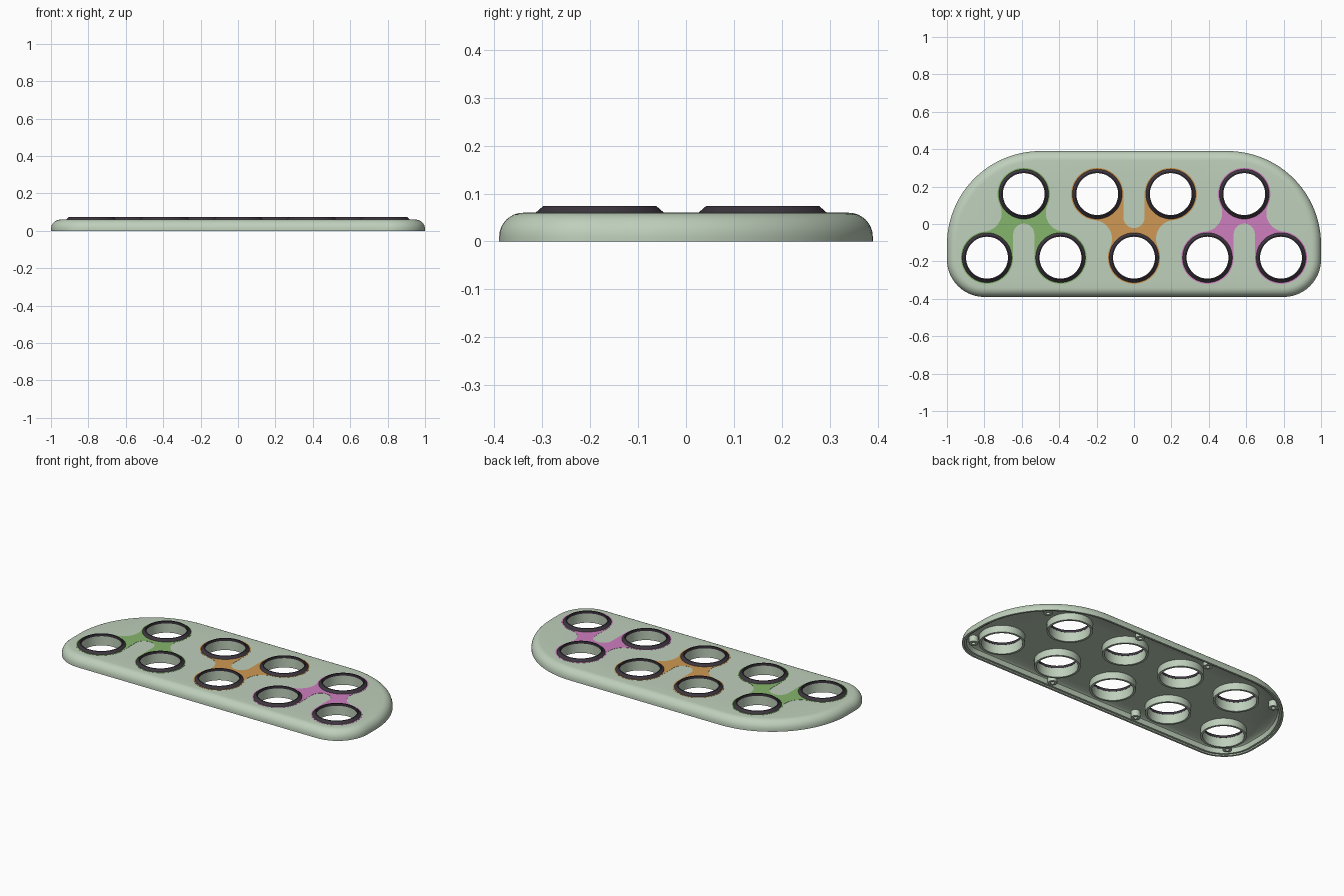
import bpy, bmesh, math

if "Cube" in bpy.data.objects:
    bpy.data.objects.remove(bpy.data.objects["Cube"])

HOLE_R = 0.113       # through-hole radius
TOP = 0.06           # height of the flat top
FRONT_Y, BACK_Y = -0.18, 0.16
STEP = 0.393         # spacing of holes in a row
HOLES = [(i * STEP, FRONT_Y) for i in range(-2, 3)] + \
        [((i + 0.5) * STEP, BACK_Y) for i in range(-2, 2)]


def material(name, rgb):
    m = bpy.data.materials.new(name)
    m.diffuse_color = (*rgb, 1)
    m.use_nodes = True
    m.node_tree.nodes["Principled BSDF"].inputs["Base Color"].default_value = m.diffuse_color
    return m


SAGE = material("sage", (0.52, 0.63, 0.50))
DARK = material("charcoal", (0.045, 0.036, 0.048))
GREEN = material("leaf_green", (0.235, 0.46, 0.15))
ORANGE = material("orange", (0.62, 0.315, 0.088))
PINK = material("pink", (0.62, 0.21, 0.52))


def finish(bm, name, mat):
    bmesh.ops.recalc_face_normals(bm, faces=bm.faces)
    me = bpy.data.meshes.new(name)
    bm.to_mesh(me)
    bm.free()
    ob = bpy.data.objects.new(name, me)
    bpy.context.collection.objects.link(ob)
    me.materials.append(mat)
    bpy.ops.object.select_all(action='DESELECT')
    ob.select_set(True)
    bpy.context.view_layer.objects.active = ob
    bpy.ops.object.shade_smooth_by_angle(angle=math.radians(35))
    return ob


def arc(cx, cy, r, a0, a1, n):
    return [(cx + r * math.cos(a), cy + r * math.sin(a))
            for a in (math.radians(a0 + (a1 - a0) * i / n) for i in range(n + 1))]


def circle(c, r, n=48):
    return arc(c[0], c[1], r, 0, 360, n)[:-1]


def loop(bm, pts, z):
    return [bm.verts.new((x, y, z)) for x, y in pts]


def bridge(bm, a, b):
    for i in range(len(a)):
        j = (i + 1) % len(a)
        bm.faces.new((a[i], a[j], b[j], b[i]))


def fill(bm, loops):
    """Flat face bounded by an outer loop with holes."""
    edges = []
    for l in loops:
        for i in range(len(l)):
            pair = (l[i], l[(i + 1) % len(l)])
            edges.append(bm.edges.get(pair) or bm.edges.new(pair))
    bmesh.ops.triangle_fill(bm, edges=edges, use_beauty=True, use_dissolve=False)


def outline(d):
    """Body outline moved inward by d: wide back corners, tight front corners."""
    return (arc(0.5, -0.11, 0.5 - d, 0, 90, 24) + arc(-0.5, -0.11, 0.5 - d, 90, 180, 24)
            + arc(-0.8, -0.19, 0.2 - d, 180, 270, 14) + arc(0.8, -0.19, 0.2 - d, 270, 360, 14))


# Shell: inner ceiling, stepped lip, outer wall, rounded top edge
CEIL = 0.045
section = [(0.045, CEIL), (0.03, 0.035), (0.024, 0.008), (0.012, 0.008), (0.012, 0), (0, 0)]
section += [(0.05 - x, 0.01 + z) for x, z in arc(0, 0, 0.05, 0, 90, 8)]
bm = bmesh.new()
rings = [loop(bm, outline(d), z) for d, z in section]
for a, b in zip(rings, rings[1:]):
    bridge(bm, a, b)
tops, ceils = [rings[-1]], [rings[0]]
# Sleeves around the through holes
for c in HOLES:
    t = [loop(bm, circle(c, r), z) for r, z in
         ((HOLE_R, TOP), (HOLE_R, 0.003), (0.126, 0.003), (0.126, CEIL))]
    for a, b in zip(t, t[1:]):
        bridge(bm, a, b)
    tops.append(t[0])
    ceils.append(t[-1])
fill(bm, tops)
fill(bm, ceils)
finish(bm, "shell", SAGE)


def lathe(name, c, profile, mat, n=48):
    bm = bmesh.new()
    ls = [loop(bm, circle(c, r, n), z) for r, z in profile]
    for i in range(len(ls)):
        bridge(bm, ls[i], ls[(i + 1) % len(ls)])
    return finish(bm, name, mat)


# Chamfered rings around the holes
for i, c in enumerate(HOLES):
    lathe(f"hole_ring_{i + 1}", c,
          [(0.133, TOP - 0.001), (0.133, TOP + 0.001), (0.118, 0.074),
           (HOLE_R - 0.001, 0.074), (HOLE_R - 0.001, TOP - 0.001)], DARK)

# Screw bosses inside the shell
for x, y in ((0.8, 0.225), (0.24, 0.338), (0.9, -0.285), (0.295, -0.338)):
    for s in (-1, 1):
        lathe("screw_boss", (s * x, y),
              [(0.026, 0.008), (0.026, CEIL + 0.002), (0.011, CEIL + 0.002), (0.011, 0.008)],
              SAGE, 20)


# Coloured patches: three discs blended with round fillets
def patch(name, cx, flip, mat):
    half, h, r, fr = STEP / 2, 0.17, 0.14, 0.1
    dist = math.hypot(half, 2 * h)
    off = math.sqrt((r + fr) ** 2 - dist ** 2 / 4)
    fx, fy = half / 2 + off * 2 * h / dist, off * half / dist
    foot = math.degrees(math.atan2(fy + h, fx - half))
    apex = math.degrees(math.atan2(fy - h, fx))
    n = half - r
    side = (arc(0, 0.012 - n, n, 90, 0, 10) + arc(half, -h, r, 180, 360 + foot, 36)
            + arc(fx, fy, fr, 180 + foot, 180 + apex, 14)[1:]
            + arc(0, h, r, apex, 90, 18)[1:])
    pts = side + [(-x, y) for x, y in side[-2:0:-1]]
    mid = (FRONT_Y + BACK_Y) / 2
    place = lambda p: (cx + p[0], mid + flip * p[1])
    bm = bmesh.new()
    loops = [loop(bm, [place(p) for p in pts], TOP + 0.001)]
    for c in ((0, h), (half, -h), (-half, -h)):
        loops.append(loop(bm, circle(place(c), 0.125), TOP + 0.001))
    fill(bm, loops)
    low = bmesh.ops.extrude_face_region(bm, geom=bm.faces[:], use_keep_orig=True)
    for v in low["geom"]:
        if isinstance(v, bmesh.types.BMVert):
            v.co.z = TOP - 0.001
    finish(bm, name, mat)


patch("left_patch", -1.5 * STEP, 1, GREEN)
patch("middle_patch", 0, -1, ORANGE)
patch("right_patch", 1.5 * STEP, 1, PINK)
